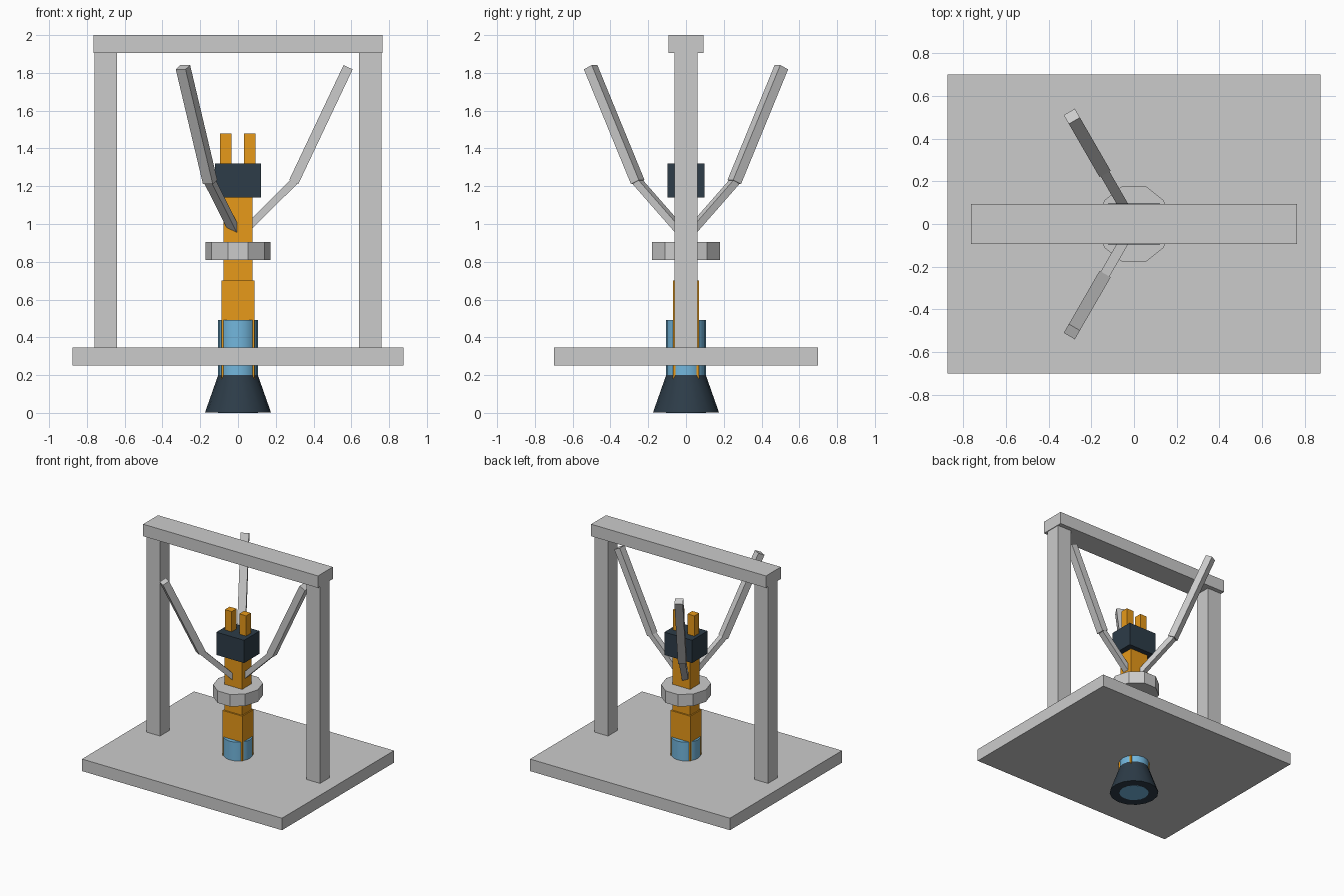
import bpy, bmesh, math
from mathutils import Matrix, Vector

if "Cube" in bpy.data.objects:
    bpy.data.objects.remove(bpy.data.objects["Cube"])


def material(name, rgb):
    m = bpy.data.materials.new(name)
    m.diffuse_color = (*rgb, 1)
    m.use_nodes = True
    m.node_tree.nodes["Principled BSDF"].inputs["Base Color"].default_value = m.diffuse_color
    return m


ORANGE = material("orange", (0.80, 0.32, 0.01))
NAVY = material("navy", (0.026, 0.045, 0.065))
BLUE = material("blue", (0.17, 0.47, 0.72))


def add(name, bm, mat=None, smooth=False):
    me = bpy.data.meshes.new(name)
    bm.to_mesh(me)
    bm.free()
    ob = bpy.data.objects.new(name, me)
    bpy.context.collection.objects.link(ob)
    if mat:
        me.materials.append(mat)
    if smooth:
        bpy.context.view_layer.objects.active = ob
        ob.select_set(True)
        bpy.ops.object.shade_smooth_by_angle(angle=math.radians(30))
        ob.select_set(False)
    return ob


def box(name, x, y, z, mat=None):
    """Box from (min, max) pairs."""
    bm = bmesh.new()
    size = [b - a for a, b in (x, y, z)]
    mid = [(a + b) / 2 for a, b in (x, y, z)]
    bmesh.ops.create_cube(bm, size=1, matrix=Matrix.Translation(mid) @ Matrix.Diagonal((*size, 1)))
    return add(name, bm, mat)


def drum(name, r1, r2, z0, z1, sides, mat=None, scale_x=1, turn=0, smooth=False):
    bm = bmesh.new()
    m = (Matrix.Translation((0, 0, (z0 + z1) / 2)) @ Matrix.Diagonal((scale_x, 1, 1, 1))
         @ Matrix.Rotation(turn, 4, 'Z'))
    bmesh.ops.create_cone(bm, cap_ends=True, segments=sides, radius1=r1, radius2=r2,
                          depth=z1 - z0, matrix=m)
    return add(name, bm, mat, smooth)


def strut(name, a, b, radial, tangential, angle):
    """Square bar between two (radius, z) points, turned about the z axis."""
    (r0, z0), (r1, z1) = a, b
    bm = bmesh.new()
    tilt = math.atan2(r1 - r0, z1 - z0)
    m = (Matrix.Rotation(angle, 4, 'Z')
         @ Matrix.Translation(((r0 + r1) / 2, 0, (z0 + z1) / 2))
         @ Matrix.Rotation(tilt, 4, 'Y')
         @ Matrix.Diagonal((radial, tangential, math.hypot(r1 - r0, z1 - z0), 1)))
    bmesh.ops.create_cube(bm, size=1, matrix=m)
    return add(name, bm)


# Frame: base plate, two posts, top beam
box("base_plate", (-0.875, 0.875), (-0.7, 0.7), (0.25, 0.345))
for side, s in (("left", -1), ("right", 1)):
    box(side + "_post", sorted((s * 0.64, s * 0.76)), (-0.06, 0.06), (0.345, 1.905))
box("top_beam", (-0.765, 0.765), (-0.093, 0.093), (1.905, 2.0))

# Central column: flared foot, blue sleeve, orange core
drum("flared_foot", 0.175, 0.105, 0.001, 0.2, 16, NAVY, smooth=True)
drum("blue_sleeve", 0.105, 0.105, 0.0, 0.493, 16, BLUE, smooth=True)
box("lower_core", (-0.087, 0.087), (-0.07, 0.07), (0.1, 0.70), ORANGE)
box("upper_core", (-0.077, 0.077), (-0.058, 0.058), (0.70, 1.14), ORANGE)

# Grey collar around the core
drum("collar", 0.188, 0.188, 0.81, 0.905, 10, scale_x=0.92, turn=math.pi / 2)

# Dark head block with two prongs
box("head_block", (-0.121, 0.121), (-0.097, 0.097), (1.14, 1.32), NAVY)
for side, cx in (("left", -0.064), ("right", 0.062)):
    box(side + "_prong", (cx - 0.03, cx + 0.03), (-0.03, 0.03), (1.32, 1.48), ORANGE)

# Three bent arms spread evenly around the core
for i in range(3):
    ang = i * math.tau / 3
    strut(f"arm_{i + 1}_lower", (0.03, 0.96), (0.298, 1.225), 0.04, 0.047, ang)
    strut(f"arm_{i + 1}_upper", (0.295, 1.222), (0.583, 1.83), 0.053, 0.06, ang)
